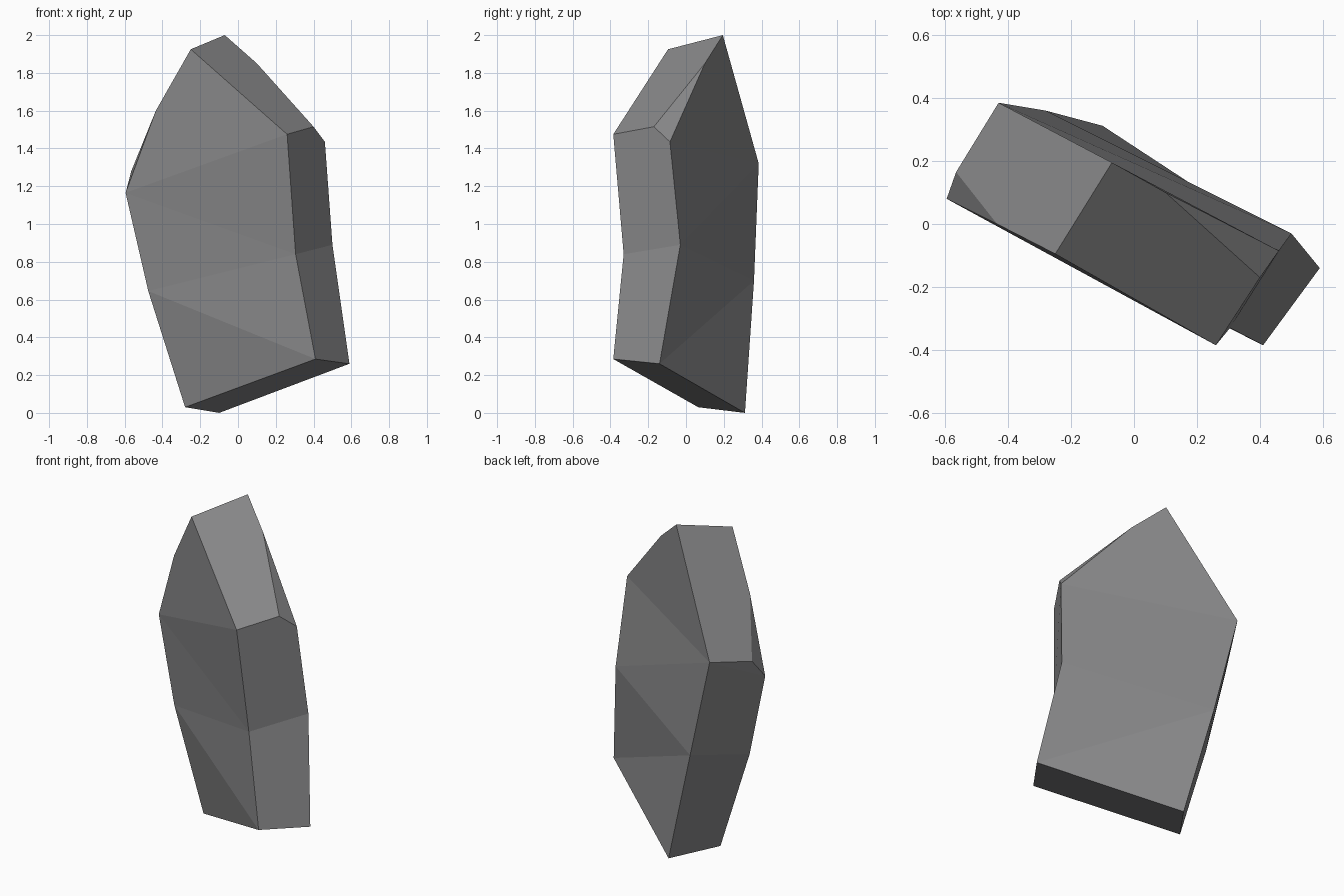
import bpy, bmesh

if "Cube" in bpy.data.objects:
    bpy.data.objects.remove(bpy.data.objects["Cube"])

# Outline corners of the leaning stone slab: front rim (lower case), back rim (upper case)
corners = {
    'a': (-0.25, -0.095, 1.925), 'b': (0.26, -0.385, 1.475), 'c': (0.305, -0.33, 0.84),
    'd': (0.41, -0.385, 0.285), 'e': (-0.28, 0.065, 0.03), 'f': (-0.475, 0.06, 0.645),
    'g': (-0.595, 0.08, 1.165), 'h': (-0.435, 0.0, 1.60),
    'A': (-0.07, 0.195, 2.0), 'B': (0.46, -0.085, 1.435), 'C': (0.50, -0.03, 0.89),
    'D': (0.59, -0.14, 0.26), 'E': (-0.10, 0.312, 0.0), 'F': (-0.28, 0.36, 0.70),
    'G': (-0.43, 0.385, 1.32),
    # chipped corners
    'p': (-0.565, 0.165, 1.28), 'q': (0.10, 0.10, 1.85), 'u': (0.40, -0.17, 1.515),
}

front = ['ahg', 'abg', 'bcg', 'gcf', 'cdf', 'fde']
back = ['AqBG', 'GBC', 'GCF', 'FCD', 'FDE']
rim = ['aAqub', 'buBCc', 'cCDd', 'dDEe', 'eEFf', 'fFGg', 'hpGAa']
chips = ['quB', 'gGp', 'ghp']

bm = bmesh.new()
verts = {name: bm.verts.new(co) for name, co in corners.items()}
for face in front + back + rim + chips:
    bm.faces.new([verts[name] for name in face])
bmesh.ops.recalc_face_normals(bm, faces=bm.faces)

mesh = bpy.data.meshes.new("stone_slab")
bm.to_mesh(mesh)
bm.free()

stone = bpy.data.materials.new("stone_grey")
stone.diffuse_color = (0.25, 0.25, 0.255, 1)
stone.use_nodes = True
stone.node_tree.nodes["Principled BSDF"].inputs["Base Color"].default_value = stone.diffuse_color
mesh.materials.append(stone)
slab = bpy.data.objects.new("stone_slab", mesh)
bpy.context.collection.objects.link(slab)
